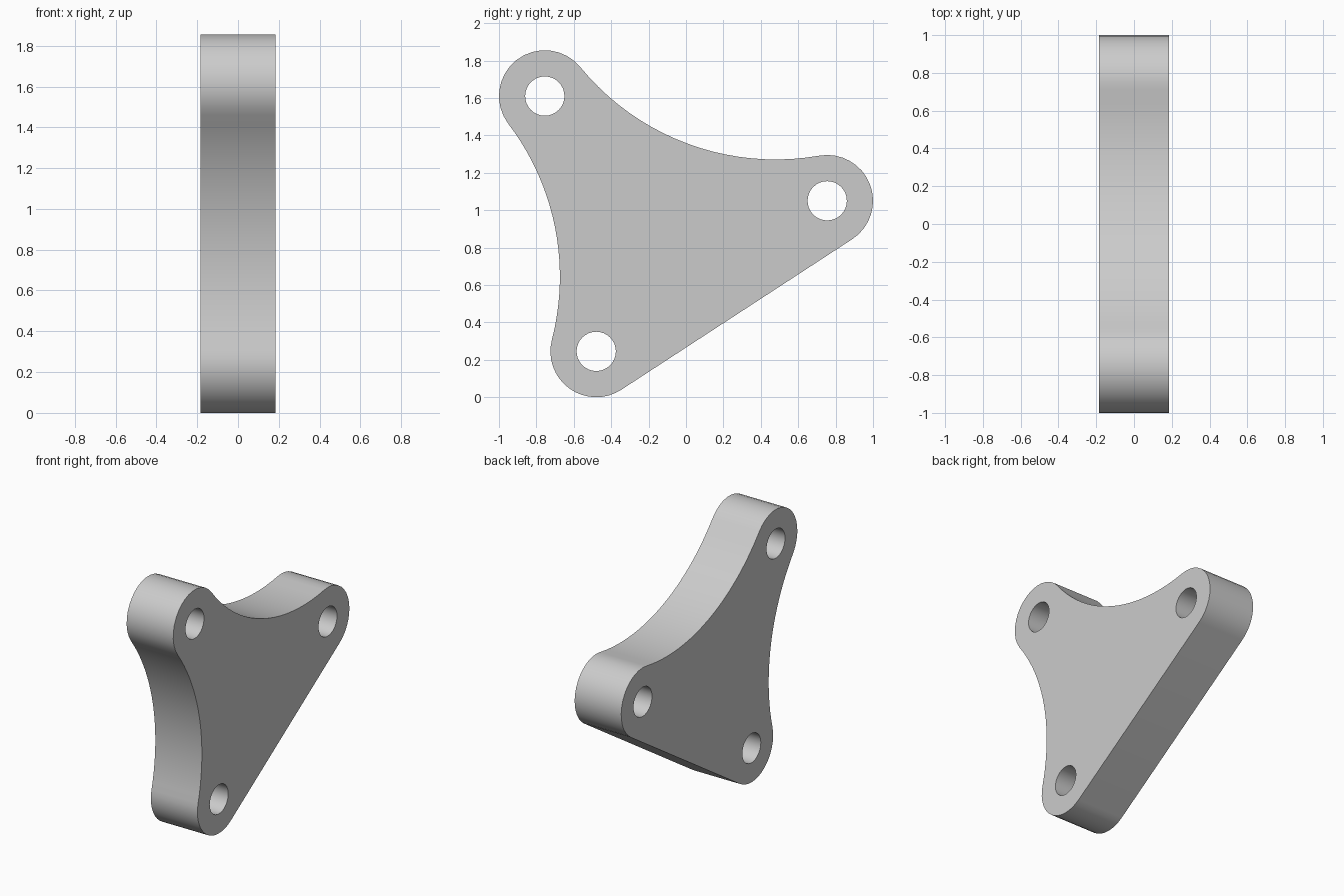
import bpy, bmesh, math
from mathutils import Vector

if "Cube" in bpy.data.objects:
    bpy.data.objects.remove(bpy.data.objects["Cube"])

HALF = 0.185          # half thickness along x
LOBE, HOLE = 0.245, 0.105
BLEND = 1.35          # radius of the concave sides
TOP, RIGHT, LOW = Vector((-0.755, 1.61)), Vector((0.755, 1.05)), Vector((-0.48, 0.245))


def arc(c, r, a0, a1, n):
    return [c + r * Vector((math.cos(a0 + (a1 - a0) * i / n),
                            math.sin(a0 + (a1 - a0) * i / n))) for i in range(n + 1)]


def angle(frm, to):
    d = to - frm
    return math.atan2(d.y, d.x)


def blend_centre(p, q):
    # centre of the arc tangent to both lobes, right of the direction p -> q
    d = q - p
    h = math.sqrt((BLEND + LOBE) ** 2 - d.length_squared / 4)
    return (p + q) / 2 + Vector((d.y, -d.x)).normalized() * h


def lobe(c, a0, a1):
    while a1 < a0:
        a1 += math.tau
    return arc(c, LOBE, a0, a1, 16)


def hollow(c, p, q):
    a0, a1 = angle(c, p), angle(c, q)
    while a1 > a0:
        a1 -= math.tau
    return arc(c, BLEND, a0, a1, 20)[1:-1]


# Outline, counter-clockwise: straight side, then two concave sides
upper, left = blend_centre(RIGHT, TOP), blend_centre(TOP, LOW)
normal = angle(LOW, RIGHT) - math.pi / 2
outline = (lobe(LOW, angle(LOW, left), normal)
           + lobe(RIGHT, normal, angle(RIGHT, upper))
           + hollow(upper, RIGHT, TOP)
           + lobe(TOP, angle(TOP, upper), angle(TOP, left))
           + hollow(left, TOP, LOW))
loops = [outline] + [arc(c, HOLE, 0, math.tau, 32)[:-1] for c in (TOP, RIGHT, LOW)]

# Fill the outline around the holes and extrude through the thickness
bm = bmesh.new()
edges = []
for pts in loops:
    vs = [bm.verts.new((-HALF, p.x, p.y)) for p in pts]
    edges += [bm.edges.new((vs[i - 1], vs[i])) for i in range(len(vs))]
bmesh.ops.triangle_fill(bm, use_beauty=True, use_dissolve=False, edges=edges, normal=(1, 0, 0))
ext = bmesh.ops.extrude_face_region(bm, geom=bm.faces[:], use_keep_orig=True)
bmesh.ops.translate(bm, vec=(2 * HALF, 0, 0),
                    verts=[g for g in ext["geom"] if isinstance(g, bmesh.types.BMVert)])
bmesh.ops.recalc_face_normals(bm, faces=bm.faces[:])
mesh = bpy.data.meshes.new("three_hole_plate")
bm.to_mesh(mesh)
bm.free()

plate = bpy.data.objects.new("three_hole_plate", mesh)
bpy.context.collection.objects.link(plate)
bpy.context.view_layer.objects.active = plate
plate.select_set(True)
bpy.ops.object.shade_smooth_by_angle(angle=math.radians(30))
